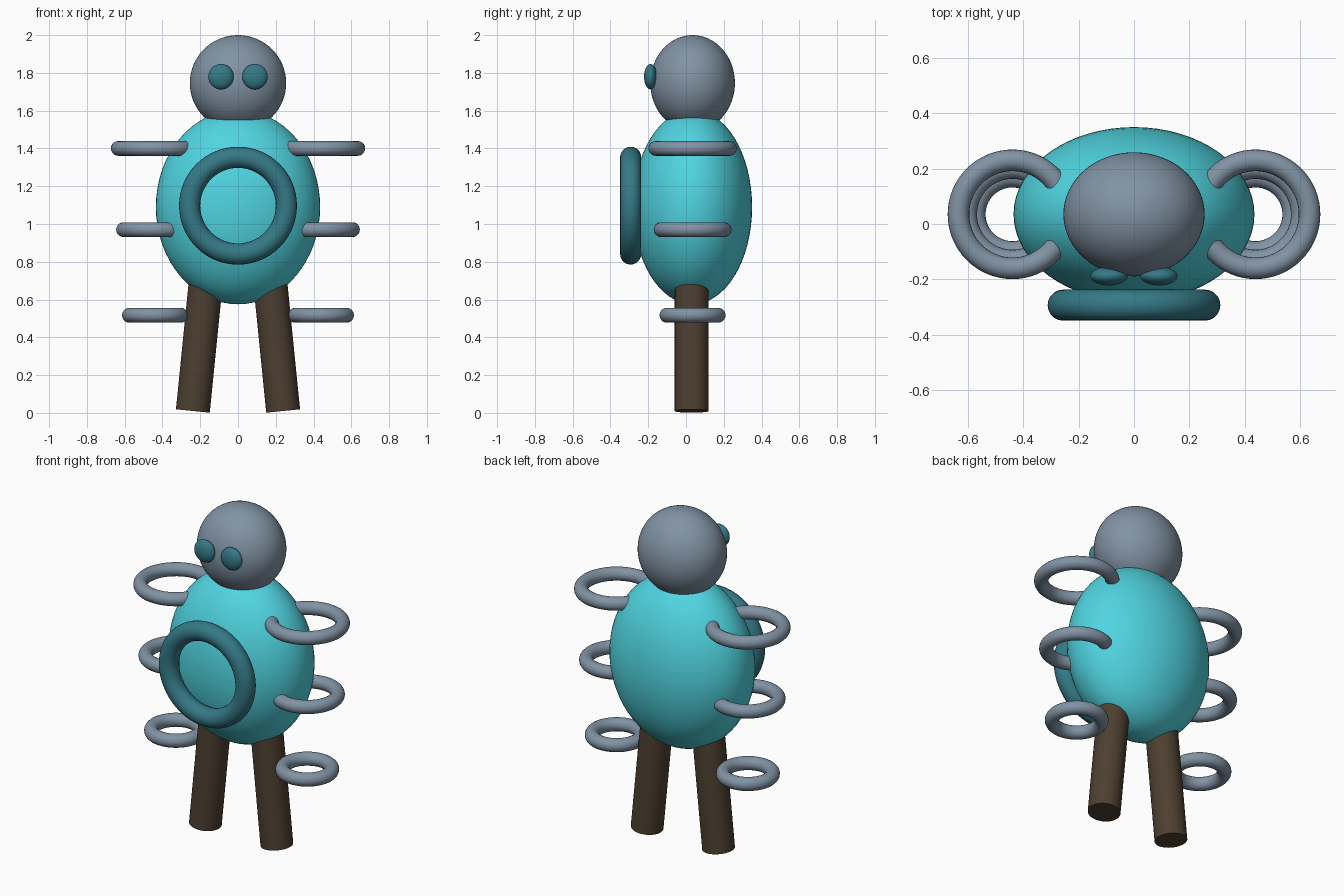
import bpy
import math

if "Cube" in bpy.data.objects:
    bpy.data.objects.remove(bpy.data.objects["Cube"])

CY = 0.035  # depth of the figure's main axis


def material(name, rgb):
    m = bpy.data.materials.new(name)
    m.diffuse_color = (*rgb, 1)
    m.use_nodes = True
    m.node_tree.nodes["Principled BSDF"].inputs["Base Color"].default_value = m.diffuse_color
    return m


CYAN = material("cyan", (0.08, 0.66, 0.75))
TEAL = material("dark_teal", (0.035, 0.19, 0.24))
GREY = material("slate_grey", (0.22, 0.29, 0.37))
BROWN = material("dark_brown", (0.075, 0.05, 0.03))


def finish(name, mat):
    o = bpy.context.object
    o.name = name
    o.data.materials.append(mat)
    bpy.ops.object.shade_smooth_by_angle(angle=math.radians(40))
    return o


def ellipsoid(name, loc, radii, mat):
    bpy.ops.mesh.primitive_uv_sphere_add(segments=64, ring_count=32, radius=1, location=loc)
    bpy.context.object.scale = radii
    bpy.ops.object.transform_apply(location=False, rotation=False, scale=True)
    return finish(name, mat)


def ring(name, loc, major, minor, mat, rot=(0, 0, 0)):
    bpy.ops.mesh.primitive_torus_add(major_segments=64, minor_segments=20, location=loc,
                                     rotation=rot, major_radius=major, minor_radius=minor)
    return finish(name, mat)


# Body, head and belly ring
ellipsoid("body", (0, CY, 1.09), (0.435, 0.315, 0.515), CYAN)
ellipsoid("head", (0, CY, 1.746), (0.255, 0.224, 0.254), GREY)
ring("belly_ring", (0, -0.293, 1.097), 0.256, 0.056, TEAL, (math.pi / 2, 0, 0))

for side, s in (("left", 1), ("right", -1)):
    # Eye
    ellipsoid(f"{side}_eye", (s * 0.09, -0.188, 1.78), (0.067, 0.034, 0.067), TEAL)

    # Side rings, shrinking downwards
    for part, z, major in (("upper", 1.40, 0.195), ("middle", 0.97, 0.167), ("lower", 0.517, 0.136)):
        ring(f"{side}_{part}_ring", (s * 0.439, CY, z), major, 0.039, GREY)

    # Leg, splayed outwards at the foot
    tilt, length = 0.1, 0.72
    bpy.ops.mesh.primitive_cylinder_add(
        vertices=48, radius=0.09, depth=length, rotation=(0, -s * tilt, 0),
        location=(s * (0.239 - math.sin(tilt) * length / 2), CY - 0.005,
                  0.01 + math.cos(tilt) * length / 2))
    finish(f"{side}_leg", BROWN)
